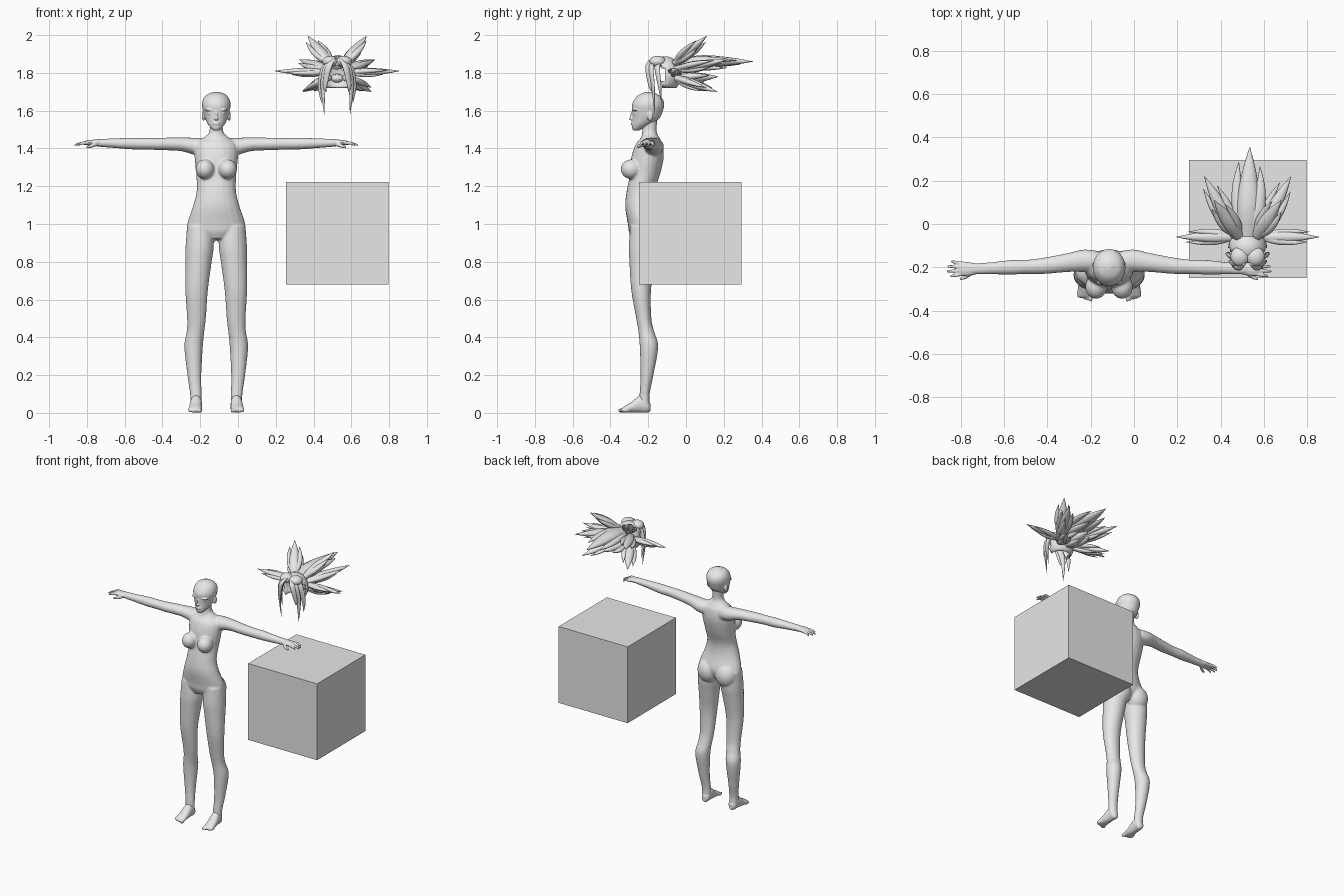
import bpy
import bmesh
from mathutils import Vector, Matrix

default = bpy.data.objects.get("Cube")
if default:
    bpy.data.objects.remove(default)

grey = bpy.data.materials.new("plain light grey")
grey.use_nodes = True
colour = (0.8, 0.8, 0.8, 1)
grey.diffuse_color = colour
grey.node_tree.nodes["Principled BSDF"].inputs["Base Color"].default_value = colour

X, Y, Z = Vector((1, 0, 0)), Vector((0, 1, 0)), Vector((0, 0, 1))
MID = -0.115          # centre line of the figure
HAIR = 0.525          # centre line of the hair
SIDES = (-1, 1)


def finish(name, bm, smooth=True, voxel=None, relax=0):
    """Turn a bmesh into an object, optionally fused into one skin."""
    bmesh.ops.recalc_face_normals(bm, faces=bm.faces)
    mesh = bpy.data.meshes.new(name)
    bm.to_mesh(mesh)
    bm.free()
    mesh.materials.append(grey)
    for poly in mesh.polygons:
        poly.use_smooth = smooth
    obj = bpy.data.objects.new(name, mesh)
    bpy.context.scene.collection.objects.link(obj)
    if voxel:
        fuse = obj.modifiers.new("fuse", 'REMESH')
        fuse.mode = 'VOXEL'
        fuse.voxel_size = voxel
        fuse.use_smooth_shade = True
    if relax:
        soften = obj.modifiers.new("soften", 'SMOOTH')
        soften.factor = 0.5
        soften.iterations = relax
    return obj


def loft(bm, sections, u, v, n=20, steps=5):
    """Closed skin through (x, y, z, radius_u, radius_v) sections, splined between."""
    s = [Vector(row) for row in sections]
    s = [s[0]] + s + [s[-1]]
    path = []
    for a, b, c, d in zip(s, s[1:], s[2:], s[3:]):
        for i in range(steps):
            t = i / steps
            path.append((b * 2 + (c - a) * t + (a * 2 - b * 5 + c * 4 - d) * t ** 2
                         + (b * 3 - a - c * 3 + d) * t ** 3) * 0.5)
    path.append(s[-1])
    turn = [Vector((1, 0))]
    spin = Matrix.Rotation(6.283185 / n, 2)
    for i in range(n - 1):
        turn.append(spin @ turn[-1])
    rings = []
    for p in path:
        c = Vector(p[:3])
        ru, rv = max(p[3], 0.001), max(p[4], 0.001)
        rings.append([bm.verts.new(c + u * (ru * q.x) + v * (rv * q.y)) for q in turn])
    for r0, r1 in zip(rings, rings[1:]):
        for i in range(n):
            j = (i + 1) % n
            bm.faces.new((r0[i], r0[j], r1[j], r1[i]))
    bm.faces.new(rings[0])
    bm.faces.new(rings[-1])


def upright(bm, rows, side=1):
    """Loft upwards from (offset, z, half width, front y, back y) rows."""
    loft(bm, [(MID + side * o, (f + b) / 2, z, w, (b - f) / 2) for o, z, w, f, b in rows], X, Y)


def ball(bm, centre, radii):
    m = Matrix.Translation(centre) @ Matrix.Diagonal((*radii, 1))
    return bmesh.ops.create_uvsphere(bm, u_segments=24, v_segments=16, radius=1, matrix=m)


# Body: torso, neck, legs and arms fused together
body = bmesh.new()
upright(body, [(0, .92, .06, -.285, -.17), (0, .96, .14, -.303, -.145), (0, 1.0, .154, -.308, -.14),
               (0, 1.09, .125, -.322, -.165), (0, 1.17, .105, -.315, -.167), (0, 1.26, .106, -.297, -.138),
               (0, 1.35, .115, -.29, -.118), (0, 1.42, .11, -.268, -.122), (0, 1.455, .07, -.24, -.14),
               (0, 1.49, .037, -.232, -.155), (0, 1.57, .036, -.235, -.15)])
for s in SIDES:
    ball(body, (MID + s * .06, -.29, 1.29), (.05, .056, .052))
    ball(body, (MID + s * .07, -.195, .955), (.076, .072, .085))
    upright(body, [(.085, .99, .07, -.295, -.15), (.088, .88, .075, -.303, -.15), (.094, .8, .07, -.3, -.163),
                   (.104, .65, .06, -.29, -.185), (.105, .5, .05, -.264, -.183), (.11, .43, .047, -.252, -.168),
                   (.12, .35, .049, -.245, -.147), (.116, .2, .037, -.241, -.172),
                   (.108, .1, .031, -.246, -.192), (.107, .03, .031, -.25, -.19)], s)
    loft(body, [(MID + s * o, y, z, ry, rz) for o, y, z, ry, rz in
                [(.06, -.172, 1.405, .05, .05), (.12, -.17, 1.412, .052, .045), (.19, -.178, 1.422, .044, .036),
                 (.3, -.193, 1.424, .038, .033), (.38, -.198, 1.425, .033, .031), (.45, -.2, 1.426, .034, .031),
                 (.55, -.205, 1.428, .028, .025), (.64, -.208, 1.43, .026, .02)]], Y, Z)
finish("body", body, voxel=.006, relax=8)

# Feet with toes
for s, side in zip(SIDES, ("right", "left")):
    foot = bmesh.new()
    loft(foot, [(MID + s * o, y, z, w, h) for o, y, z, w, h in
                [(.106, -.188, .028, .014, .02), (.106, -.205, .038, .028, .037), (.107, -.24, .048, .031, .047),
                 (.11, -.29, .029, .034, .028), (.112, -.33, .017, .036, .016), (.112, -.34, .014, .03, .01)]], X, Z)
    for i in range(5):
        ball(foot, (MID + s * (.084 + i * .014), -.34 + i * .005, .013), (.008, .02, .012 - i * .001))
    finish(side + "_foot", foot, voxel=.004, relax=4)

# Hands with splayed fingers
for s, side in zip(SIDES, ("right", "left")):
    hand = bmesh.new()

    def digit(rows):
        loft(hand, [(MID + s * o, y, z, ry, rz) for o, y, z, ry, rz in rows], Y, Z, 10)

    digit([(.61, -.207, 1.43, .025, .02), (.65, -.208, 1.431, .032, .016),
           (.685, -.207, 1.43, .034, .013), (.7, -.206, 1.428, .03, .009)])
    for i, reach in enumerate((.733, .75, .747, .73)):
        y = -.231 + i * .016
        tip = y + (i - 1.5) * .007
        digit([(.68, y, 1.43, .009, .009), (.71, (y + tip) / 2, 1.428, .0085, .0085),
               (reach, tip, 1.418, .005, .005)])
    digit([(.63, -.222, 1.424, .012, .011), (.66, -.243, 1.414, .01, .01), (.688, -.254, 1.408, .006, .006)])
    finish(side + "_hand", hand, voxel=.003, relax=2)

# Head with brow, nose, lips and ears
head = bmesh.new()
upright(head, [(0, 1.495, .014, -.278, -.25), (0, 1.508, .029, -.286, -.22), (0, 1.53, .046, -.286, -.18),
               (0, 1.56, .06, -.284, -.14), (0, 1.6, .071, -.286, -.122), (0, 1.63, .076, -.287, -.115),
               (0, 1.66, .07, -.273, -.122), (0, 1.685, .05, -.248, -.148), (0, 1.7, .012, -.21, -.18)])
ball(head, (MID, -.286, 1.558), (.011, .018, .009))
ball(head, (MID, -.281, 1.575), (.007, .014, .024))
for z in (1.529, 1.537):
    ball(head, (MID, -.283, z), (.019, .009, .005))
for s in SIDES:
    ball(head, (MID + s * .03, -.267, 1.604), (.03, .017, .007))
    ball(head, (MID + s * .03, -.264, 1.586), (.017, .013, .008))
    ball(head, (MID + s * .068, -.19, 1.572), (.009, .017, .026))
finish("head", head, voxel=.004, relax=4)

# Box
box = bmesh.new()
bmesh.ops.create_cube(box, size=.543, matrix=Matrix.Translation((.525, .023, .952)))
finish("box", box, smooth=False)


# Hair: open-fronted cap
cap = bmesh.new()
ball(cap, (HAIR, -.11, 1.79), (.09, .085, .098))
bmesh.ops.delete(cap, geom=[f for f in cap.faces if f.calc_center_median().z < 1.715 or
                            (f.calc_center_median().y < -.12 and f.calc_center_median().z < 1.84)],
                 context='FACES')
finish("hair_cap", cap).modifiers.new("thickness", 'SOLIDIFY').thickness = .008


def lock(bm, points, w, h, across=None):
    """Pointed lock of hair that swells just past its root."""
    pts = [Vector(p) for p in points]
    along = (pts[-1] - pts[0]).normalized()
    u = across or along.cross(Z).normalized()
    v = u.cross(along).normalized()
    swell = (.65, 1, .65, .03)
    loft(bm, [(*p, w * k, h * k) for p, k in zip(pts, swell)], u, v, 12)


def spike(bm, root, tip, w, h, sag=0):
    """Large spike with smaller split ends around it."""
    a, b = Vector(root), Vector(tip)
    d = b - a
    u = d.cross(Z).normalized()
    v = u.cross(d).normalized()
    for spread, lift, reach, size in ((0, 0, 1, 1), (1, .3, .8, .65), (-1, -.4, .84, .65), (.3, -.9, .68, .6)):
        off = u * (spread * w) + v * (lift * h)
        end = a + d * reach + off * .9
        lock(bm, [a, a.lerp(end, .35) + off * .35 + Z * sag, a.lerp(end, .7) + off * .35 + Z * sag * .6, end],
             w * size, h * size)


# Fringe hanging either side of the face
fringe = bmesh.new()
for s in SIDES:
    for out, y, drop, w in ((.068, -.175, 1.58, .024), (.083, -.14, 1.64, .022), (.058, -.19, 1.7, .018)):
        lock(fringe, [(HAIR + s * .018, y + .01, 1.875), (HAIR + s * out * .78, y - .012, 1.83),
                      (HAIR + s * (out + .006), y, 1.73), (HAIR + s * out, y + .01, drop)],
             w, .012, Vector((1, s * .5, 0)).normalized())
    ball(fringe, (HAIR + s * .036, -.15, 1.86), (.043, .045, .03))
finish("hair_fringe", fringe)

# Spikes fanned to the sides and back
spikes = bmesh.new()
for s in SIDES:
    for x, y, z, w, h in ((.33, -.06, 1.81, .026, .021), (.155, .11, 1.995, .035, .026),
                          (.2, .22, 1.87, .035, .026), (.18, .165, 1.7, .034, .025)):
        root = (HAIR + s * min(.055, x * .25), -.06, 1.8 + (z - 1.8) * .25)
        spike(spikes, root, (HAIR + s * x, y, z), w, h)
spike(spikes, (HAIR, -.08, 1.84), (HAIR + .01, .355, 1.86), .055, .034, .012)
spike(spikes, (HAIR, -.06, 1.77), (HAIR, .17, 1.78), .045, .03)
finish("hair_spikes", spikes)
